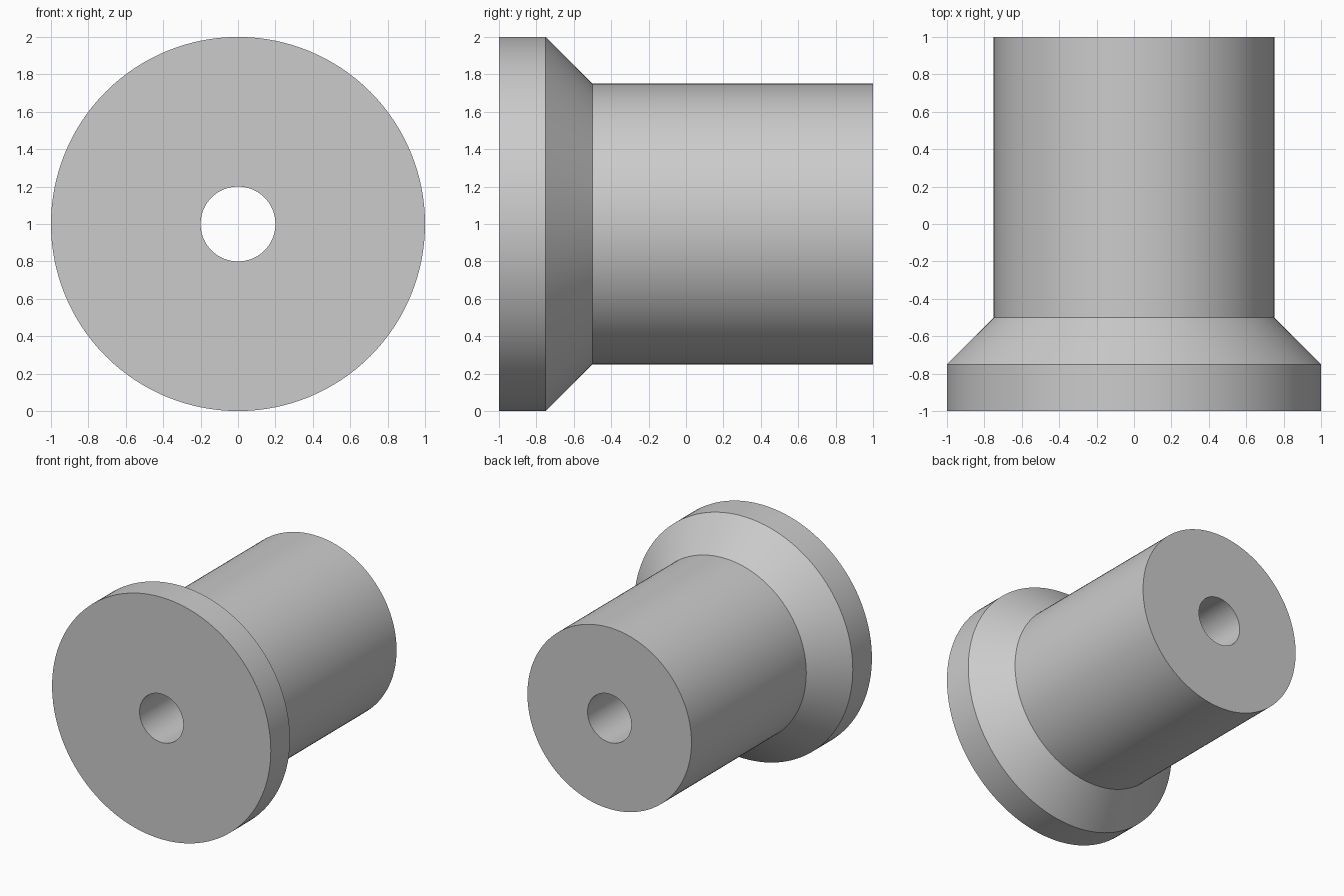
import bpy, bmesh
from math import cos, sin, tau, radians

# Remove the default cube
cube = bpy.data.objects.get("Cube")
if cube:
    bpy.data.objects.remove(cube, do_unlink=True)

SEGMENTS = 128
CENTRE_Z = 1.0

# Plain grey material
grey = bpy.data.materials.new("plain_grey")
grey.use_nodes = True
colour = (0.6, 0.6, 0.6, 1)
grey.diffuse_color = colour
grey.node_tree.nodes["Principled BSDF"].inputs["Base Color"].default_value = colour


def lathe(name, profile, material):
    """Revolve a closed (radius, y) profile around the y axis."""
    bm = bmesh.new()
    rings = []
    for i in range(SEGMENTS):
        a = tau * i / SEGMENTS
        rings.append([bm.verts.new((r * cos(a), y, CENTRE_Z + r * sin(a)))
                      for r, y in profile])
    n = len(profile)
    for i, ring in enumerate(rings):
        following = rings[(i + 1) % SEGMENTS]
        for j in range(n):
            k = (j + 1) % n
            bm.faces.new((ring[j], ring[k], following[k], following[j]))
    bmesh.ops.recalc_face_normals(bm, faces=bm.faces)
    mesh = bpy.data.meshes.new(name)
    bm.to_mesh(mesh)
    bm.free()
    mesh.materials.append(material)
    obj = bpy.data.objects.new(name, mesh)
    bpy.context.collection.objects.link(obj)
    return obj


# Bushing: front flange, chamfer, straight shank and through bore
bushing = lathe("flanged_bushing", [
    (0.2, -1), (1, -1), (1, -0.75), (0.75, -0.5), (0.75, 1), (0.2, 1),
], grey)

# Smooth round walls, sharp rims
bpy.ops.object.select_all(action='DESELECT')
bushing.select_set(True)
bpy.context.view_layer.objects.active = bushing
bpy.ops.object.shade_smooth_by_angle(angle=radians(30))
